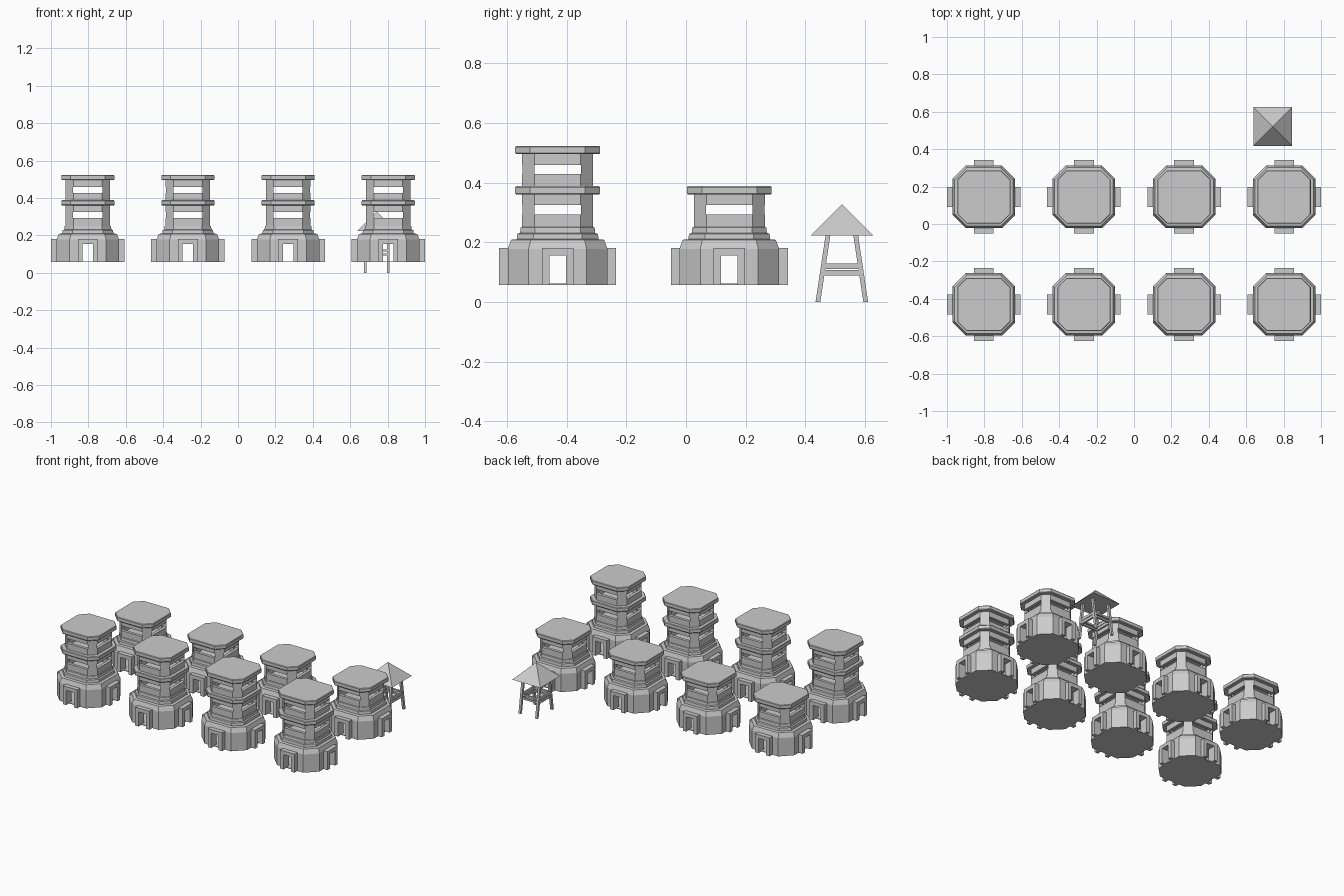
import bpy, bmesh
from mathutils import Vector

if "Cube" in bpy.data.objects:
    bpy.data.objects.remove(bpy.data.objects["Cube"])


def link(name, mesh, loc=(0, 0, 0), rot=0):
    ob = bpy.data.objects.new(name, mesh)
    ob.location = loc
    ob.rotation_euler.z = rot
    bpy.context.collection.objects.link(ob)
    return ob


def octagon_solid(name, profile):
    """Stack chamfered squares given as (half width, chamfer, z)."""
    bm = bmesh.new()
    rings = []
    for h, c, z in profile:
        k = h - c
        pts = [(h, -k), (h, k), (k, h), (-k, h), (-h, k), (-h, -k), (-k, -h), (k, -h)]
        rings.append([bm.verts.new((x, y, z)) for x, y in pts])
    for a, b in zip(rings, rings[1:]):
        for i in range(8):
            j = (i + 1) % 8
            bm.faces.new((a[i], a[j], b[j], b[i]))
    bm.faces.new(rings[0][::-1])
    bm.faces.new(rings[-1])
    me = bpy.data.meshes.new(name)
    bm.to_mesh(me)
    bm.free()
    return me


def box(name, lo, hi):
    bm = bmesh.new()
    bmesh.ops.create_cube(bm, size=1)
    lo, hi = Vector(lo), Vector(hi)
    for v in bm.verts:
        v.co = (lo + hi) / 2 + v.co * (hi - lo)
    me = bpy.data.meshes.new(name)
    bm.to_mesh(me)
    bm.free()
    return me


def carve(name, solid, cutters):
    """Subtract cutter meshes and return the finished mesh."""
    ob = link(name, solid)
    helpers = []
    for c in cutters:
        h = link("cutter", c)
        h.hide_render = True
        helpers.append(h)
        m = ob.modifiers.new("cut", "BOOLEAN")
        m.operation, m.solver, m.object = "DIFFERENCE", "EXACT", h
    dg = bpy.context.evaluated_depsgraph_get()
    me = bpy.data.meshes.new_from_object(ob.evaluated_get(dg))
    for o in helpers + [ob]:
        bpy.data.objects.remove(o)
    return me


def cross_cut(w, z0, z1):
    return [box("cut_x", (-.3, -w, z0), (.3, w, z1)),
            box("cut_y", (-w, -.3, z0), (w, .3, z1))]


# hollow base with shoulder steps and four doorways
base = carve("base", octagon_solid("base", [
    (.167, .07, .057), (.167, .07, .178), (.156, .066, .208), (.137, .055, .21),
    (.135, .054, .228), (.126, .05, .231), (.124, .048, .249), (.118, .045, .252)]),
    [octagon_solid("void", [(.15, .063, .061), (.15, .063, .17), (.135, .055, .2)])]
    + cross_cut(.028, .061, .155))

# door surround
surround = carve("door_frame", box("door_frame", (.14, -.053, .057), (.196, .053, .18)),
                 [box("cut", (.1, -.028, .05), (.3, .028, .155))])

# hollow storey with four wide windows, and its cornice slab
storey = carve("storey", octagon_solid("storey", [(.119, .042, .25), (.119, .042, .363)]),
               [octagon_solid("void", [(.1, .035, .2), (.1, .035, .4)])]
               + cross_cut(.078, .293, .324))
cornice = octagon_solid("cornice", [(.139, .048, .36), (.142, .05, .364),
                                    (.142, .05, .384), (.139, .048, .388)])

# towers: front row two storeys, back row one
for y, floors in ((-.43, 2), (.145, 1)):
    for x in (-.803, -.268, .268, .803):
        link("tower_base", base, (x, y, 0))
        for i in range(4):
            link("door_frame", surround, (x, y, 0), i * 1.5707963)
        for f in range(floors):
            link("tower_storey", storey, (x, y, f * .135))
            link("tower_cornice", cornice, (x, y, f * .135))

# small lookout shelter
cx, cy = .742, .522
bm = bmesh.new()
ring = [bm.verts.new((sx * .104, sy * .104, .223)) for sx, sy in ((-1, -1), (1, -1), (1, 1), (-1, 1))]
apex = bm.verts.new((0, 0, .327))
bm.faces.new(ring[::-1])
for i in range(4):
    bm.faces.new((ring[i], ring[(i + 1) % 4], apex))
roof = bpy.data.meshes.new("shelter_roof")
bm.to_mesh(roof)
bm.free()
link("shelter_roof", roof, (cx, cy, 0))

for sx in (-1, 1):
    for sy in (-1, 1):
        # leg leaning inward along y
        leg = box("shelter_leg", (-.0075, -.008, 0), (.0075, .008, .23))
        for v in leg.vertices:
            v.co.x += sx * .0615
            v.co.y += sy * (.08 - .15 * v.co.z)
        link("shelter_leg", leg, (cx, cy, 0))
for s in (-1, 1):
    for z in (.098, .119):
        # paired rails between the legs
        link("side_rail", box("side_rail", (s * .0615 - .006, -.065, z - .009),
                              (s * .0615 + .006, .065, z + .009)), (cx, cy, 0))
        link("cross_rail", box("cross_rail", (-.0615, s * .063 - .006, z - .006),
                               (.0615, s * .063 + .006, z + .006)), (cx, cy, 0))
